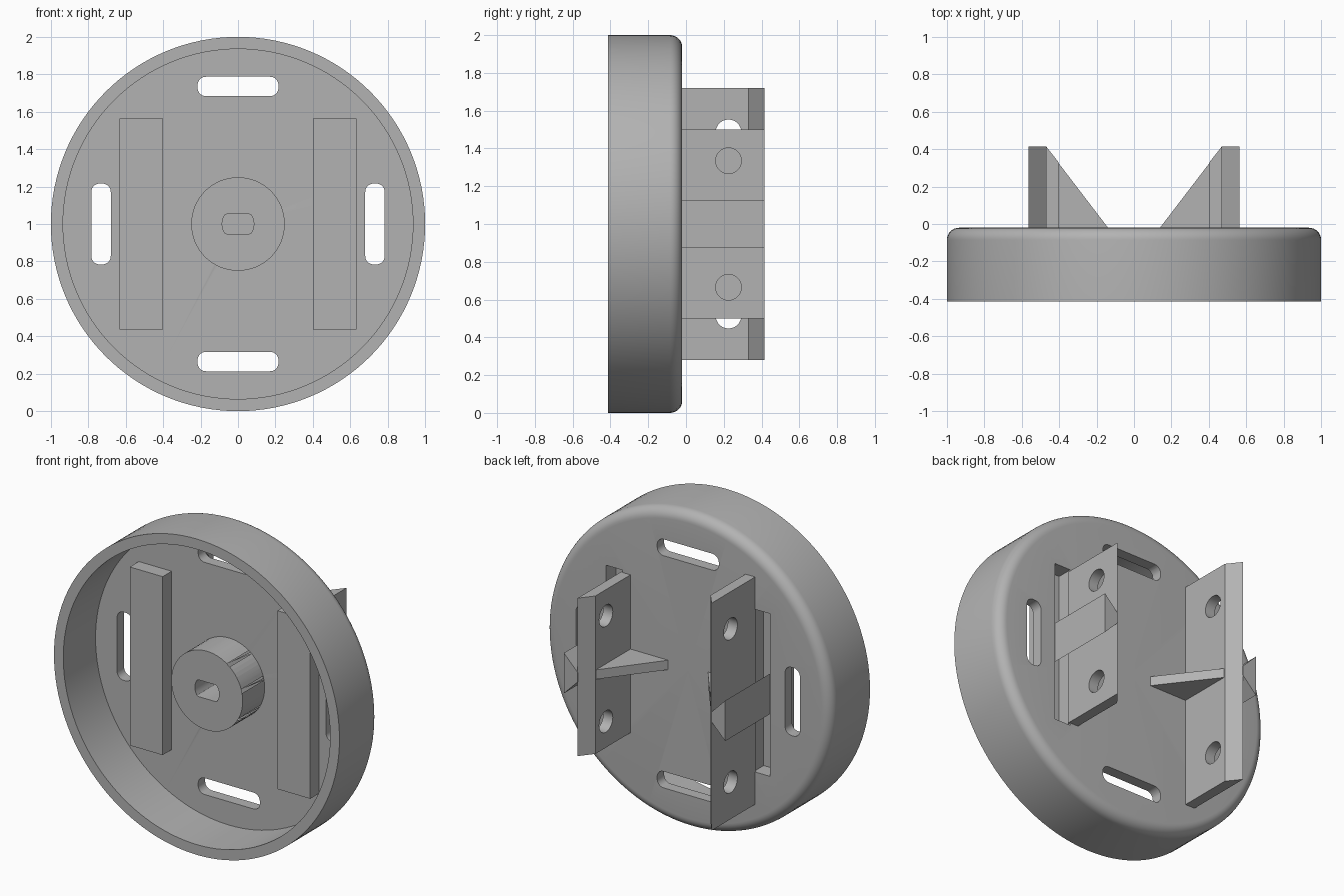
import bpy, bmesh, math
from mathutils import Vector

cube = bpy.data.objects.get("Cube")
if cube:
    bpy.data.objects.remove(cube, do_unlink=True)

grey = bpy.data.materials.new("plain_grey")
grey.use_nodes = True
COLOUR = (0.45, 0.45, 0.45, 1)
grey.diffuse_color = COLOUR
grey.node_tree.nodes["Principled BSDF"].inputs["Base Color"].default_value = COLOUR

MID = 1.0       # height of the disc axis
BACK = -0.02    # rear face of the disc
FLOOR = -0.09   # front face of the disc web
END = 0.415     # free end of the brackets


def finish(name, bm):
    bmesh.ops.recalc_face_normals(bm, faces=bm.faces)
    mesh = bpy.data.meshes.new(name)
    bm.to_mesh(mesh)
    bm.free()
    mesh.materials.append(grey)
    obj = bpy.data.objects.new(name, mesh)
    bpy.context.collection.objects.link(obj)
    return obj


def prism(name, outline, start, end, axis="y"):
    """Extrude a 2D outline: (x, z) along y, (x, y) along z, (y, z) along x."""
    place = {"y": lambda a, b, t: (a, t, b),
             "z": lambda a, b, t: (a, b, t),
             "x": lambda a, b, t: (t, a, b)}[axis]
    bm = bmesh.new()
    face = bm.faces.new([bm.verts.new(place(a, b, start)) for a, b in outline])
    moved = bmesh.ops.extrude_face_region(bm, geom=[face])["geom"]
    shift = Vector(place(0, 0, end - start))
    bmesh.ops.translate(bm, vec=shift, verts=[v for v in moved if isinstance(v, bmesh.types.BMVert)])
    return finish(name, bm)


def rect(a0, a1, b0, b1):
    return [(a0, b0), (a1, b0), (a1, b1), (a0, b1)]


def circle(a, b, r, n=48):
    return [(a + r * math.cos(2 * math.pi * i / n), b + r * math.sin(2 * math.pi * i / n))
            for i in range(n)]


def stadium(a, b, half_a, half_b, r, n=8):
    """Rectangle with rounded corners."""
    pts = []
    for q, (sa, sb) in enumerate(((1, 1), (-1, 1), (-1, -1), (1, -1))):
        for i in range(n + 1):
            t = math.pi / 2 * (q + i / n)
            pts.append((a + sa * (half_a - r) + r * math.cos(t),
                        b + sb * (half_b - r) + r * math.sin(t)))
    return pts


def combine(obj, other, operation):
    mod = obj.modifiers.new(operation, "BOOLEAN")
    mod.operation = operation
    mod.solver = "EXACT"
    mod.object = other
    bpy.context.view_layer.update()
    result = bpy.data.meshes.new_from_object(
        obj.evaluated_get(bpy.context.evaluated_depsgraph_get()))
    obj.modifiers.clear()
    obj.data = result
    bpy.data.objects.remove(other, do_unlink=True)


def smooth(obj):
    bpy.ops.object.select_all(action="DESELECT")
    obj.select_set(True)
    bpy.context.view_layer.objects.active = obj
    bpy.ops.object.shade_smooth_by_angle(angle=math.radians(30))


# Cup-shaped disc: lathe profile (radius, y) with a rounded rear edge
R, FILLET = 1.0, 0.065
profile = [(0, FLOOR), (0.935, FLOOR), (0.935, -0.413), (R, -0.413)]
for i in range(9):
    t = math.pi / 2 * i / 8
    profile.append((R - FILLET + FILLET * math.cos(t), BACK - FILLET + FILLET * math.sin(t)))
profile.append((0, BACK))
bm = bmesh.new()
verts = [bm.verts.new((r, y, MID)) for r, y in profile]
edges = [bm.edges.new(pair) for pair in zip(verts, verts[1:])]
bmesh.ops.spin(bm, geom=verts + edges, cent=(0, 0, MID), axis=(0, 1, 0),
               angle=2 * math.pi, steps=128)
bmesh.ops.remove_doubles(bm, verts=bm.verts, dist=1e-4)
disc = finish("disc", bm)

# Hub with a blind double-flat shaft hole
combine(disc, prism("hub", circle(0, MID, 0.25, 64), -0.31, FLOOR + 0.03), "UNION")
hole = [(x, max(MID - 0.053, min(MID + 0.053, z))) for x, z in circle(0, MID, 0.085, 32)]
hole = [p for i, p in enumerate(hole)
        if not (p[1] == hole[i - 1][1] == hole[(i + 1) % len(hole)][1])]
combine(disc, prism("shaft_cutter", hole, -0.4, -0.1), "DIFFERENCE")

# Raised pocket boxes, open at the rear
for side in (-1, 1):
    box = rect(side * 0.402, side * 0.632, MID - 0.565, MID + 0.565)
    combine(disc, prism("pocket_box", box, -0.18, FLOOR + 0.03), "UNION")
    cut = rect(side * 0.46, side * 0.575, MID - 0.515, MID + 0.515)
    combine(disc, prism("pocket_cutter", cut, -0.12, 0.1), "DIFFERENCE")

# Four elongated slots around the disc
for side in (-1, 1):
    for shape in (stadium(0, MID + side * 0.735, 0.216, 0.052, 0.045),
                  stadium(side * 0.732, MID, 0.052, 0.216, 0.045)):
        combine(disc, prism("slot_cutter", shape, -0.3, 0.2), "DIFFERENCE")
smooth(disc)

# Brackets: chamfered upright plates, the right one taller, each with two holes
for name, side, half, hole_at in (("left", 1, 0.5, 0.335), ("right", -1, 0.72, 0.485)):
    plan = [(0.403, BACK - 0.01), (0.47, BACK - 0.01), (0.47, END), (0.403, 0.33)]
    plate = prism(name + "_plate", [(side * x, y) for x, y in plan],
                  MID - half, MID + half, "z")
    for z in (MID - hole_at, MID + hole_at):
        combine(plate, prism("bolt_cutter", circle(0.225, z, 0.068, 32),
                             side * 0.3, side * 0.6, "x"), "DIFFERENCE")
    smooth(plate)

    # Thin triangular rib on the inner side
    rib = [(0.135, BACK - 0.005), (0.405, BACK - 0.005), (0.405, 0.328)]
    prism(name + "_inner_rib", [(side * x, y) for x, y in rib], MID - 0.03, MID + 0.03, "z")

    # Flared key on the outer side
    key = [(0.468, -0.03), (0.565, -0.128), (0.565, 0.128), (0.468, 0.03)]
    prism(name + "_outer_key", [(side * x, MID + z) for x, z in key], -0.12, END)
